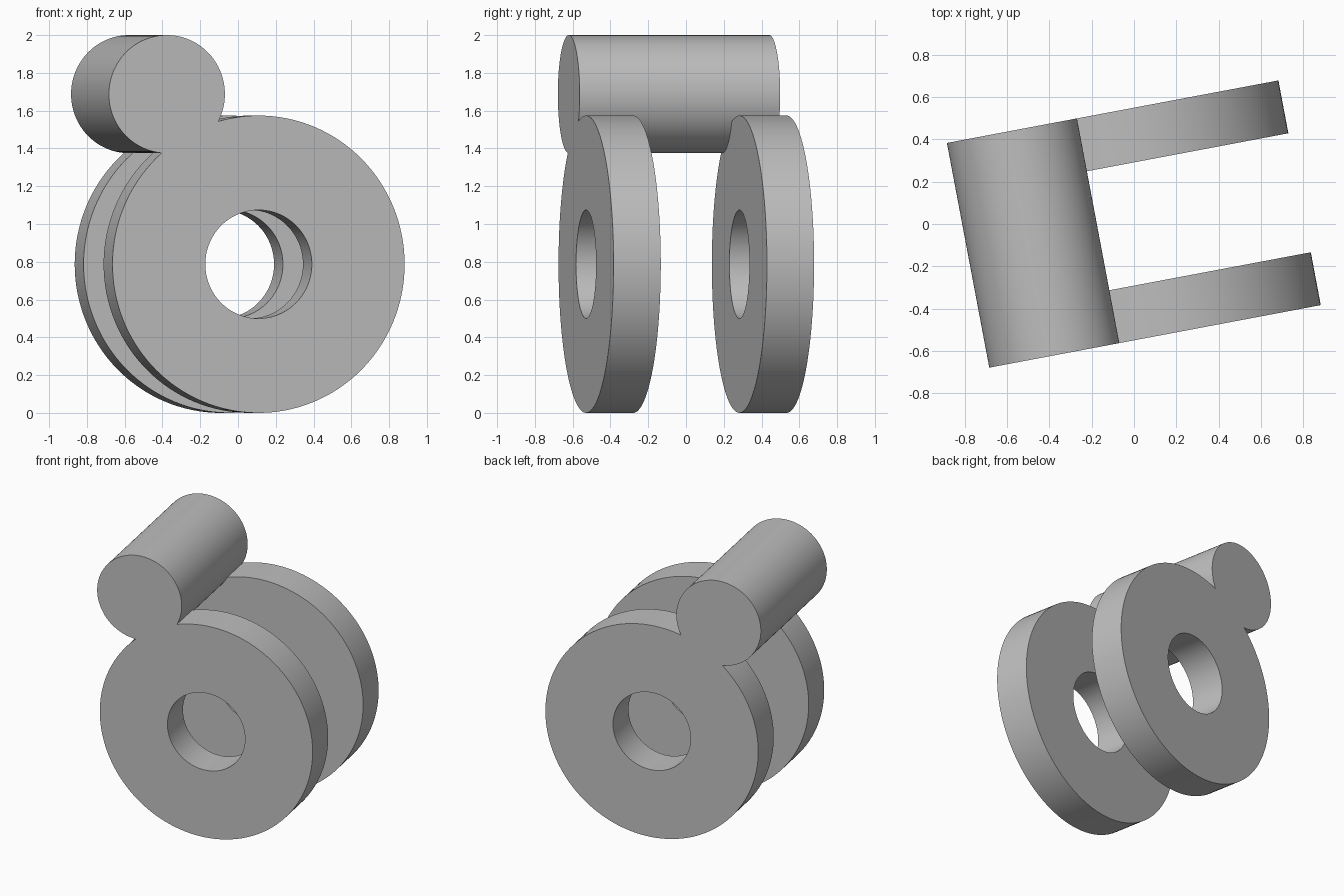
import bpy
from math import radians, pi

cube = bpy.data.objects.get("Cube")
if cube:
    bpy.data.objects.remove(cube, do_unlink=True)

ANGLE = radians(10.68)
HALF_DEPTH = 0.54
THICK = 0.254
DISC_R, DISC_X = 0.787, 0.009
HOLE_R = 0.287
BAR_R, BAR_X, BAR_Z = 0.3125, -0.485, 1.6875

grey = bpy.data.materials.new("plain grey")
grey.use_nodes = True
colour = (0.52, 0.52, 0.52, 1)
grey.diffuse_color = colour
grey.node_tree.nodes["Principled BSDF"].inputs["Base Color"].default_value = colour


def cylinder(name, radius, x, y, z, depth):
    """Cylinder lying along y."""
    bpy.ops.mesh.primitive_cylinder_add(vertices=128, radius=radius, depth=depth,
                                        location=(x, y, z), rotation=(pi / 2, 0, 0))
    ob = bpy.context.object
    ob.name = name
    bpy.ops.object.transform_apply(location=True, rotation=True, scale=True)
    ob.data.materials.append(grey)
    return ob


def combine(target, other, operation):
    """Apply a boolean and remove the helper."""
    mod = target.modifiers.new("join", 'BOOLEAN')
    mod.operation, mod.solver, mod.object = operation, 'EXACT', other
    bpy.context.view_layer.objects.active = target
    bpy.ops.object.modifier_apply(modifier=mod.name)
    bpy.data.objects.remove(other, do_unlink=True)


# Crossbar joining the two rings
body = cylinder("crossbar_with_rings", BAR_R, BAR_X, 0, BAR_Z, 2 * HALF_DEPTH)

# Front and back rings, flush with the ends of the bar
for side, y in (("front", -1), ("back", 1)):
    ring = cylinder(side + "_ring", DISC_R, DISC_X, y * (HALF_DEPTH - THICK / 2), DISC_R, THICK)
    combine(body, ring, 'UNION')

# Round hole through both rings
hole = cylinder("hole_cutter", HOLE_R, DISC_X, 0, DISC_R, 3 * HALF_DEPTH)
hole.hide_render = True
combine(body, hole, 'DIFFERENCE')

# Turn the whole part and smooth the round walls
body.rotation_euler.z = ANGLE
bpy.ops.object.select_all(action='DESELECT')
body.select_set(True)
bpy.context.view_layer.objects.active = body
bpy.ops.object.transform_apply(location=True, rotation=True, scale=True)
bpy.ops.object.shade_smooth_by_angle(angle=radians(30))
